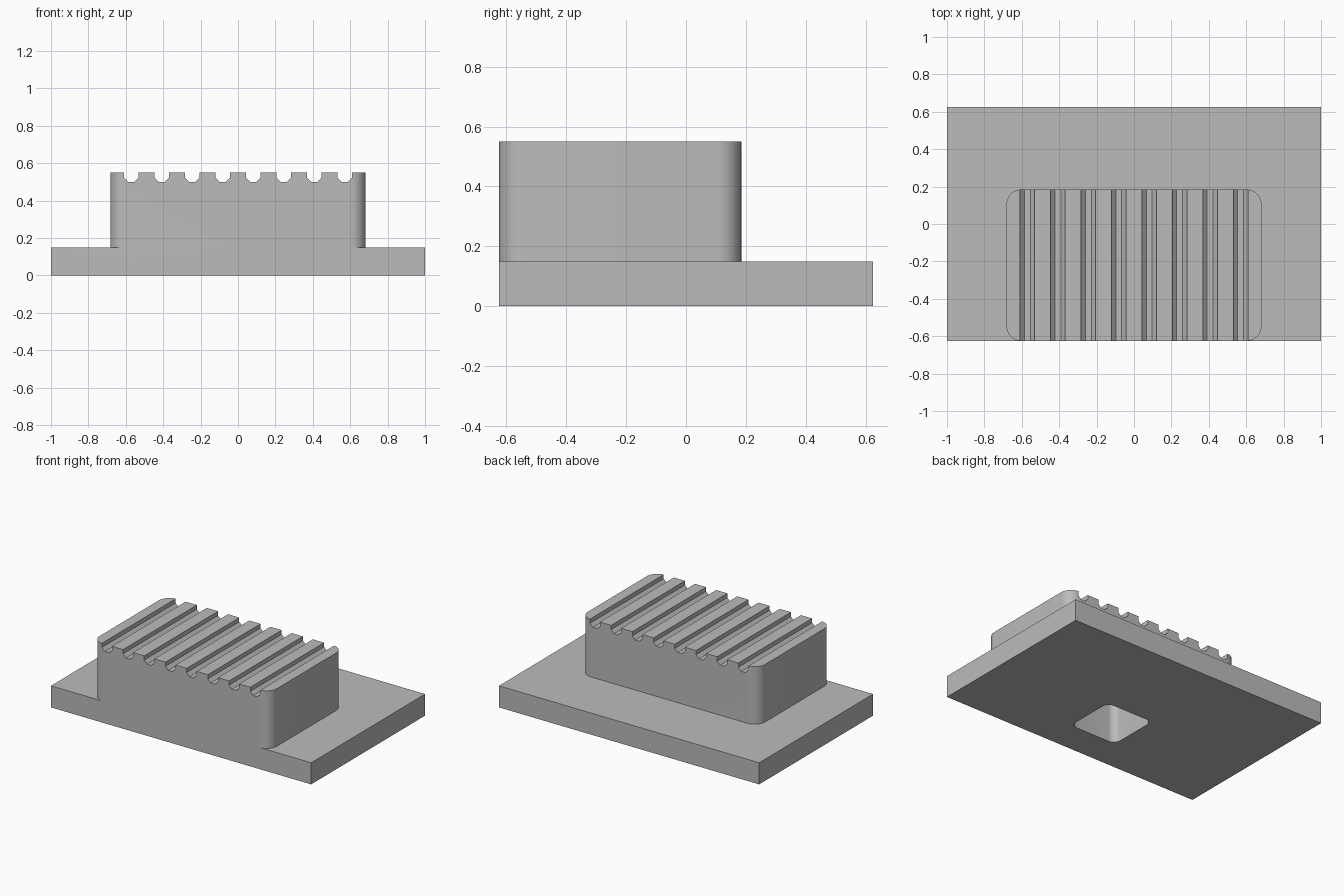
import bpy
import bmesh
from math import cos, sin, pi, radians

cube = bpy.data.objects.get("Cube")
if cube:
    bpy.data.objects.remove(cube, do_unlink=True)

grey = bpy.data.materials.new("plain_grey")
grey.use_nodes = True
grey.diffuse_color = (0.5, 0.5, 0.5, 1)
grey.node_tree.nodes["Principled BSDF"].inputs["Base Color"].default_value = (0.5, 0.5, 0.5, 1)


def prism(name, outline, direction):
    """Extrude a closed outline of 3D points along a direction."""
    bm = bmesh.new()
    face = bm.faces.new([bm.verts.new(p) for p in outline])
    grown = bmesh.ops.extrude_face_region(bm, geom=[face], use_keep_orig=True)["geom"]
    bmesh.ops.translate(bm, vec=direction,
                        verts=[g for g in grown if isinstance(g, bmesh.types.BMVert)])
    bmesh.ops.recalc_face_normals(bm, faces=bm.faces)
    mesh = bpy.data.meshes.new(name)
    bm.to_mesh(mesh)
    bm.free()
    mesh.materials.append(grey)
    obj = bpy.data.objects.new(name, mesh)
    bpy.context.collection.objects.link(obj)
    return obj


def rounded_box(name, x, y0, y1, z0, z1, radius, steps=10):
    """Upright box from -x to x with rounded vertical corners."""
    corners = [(x, y1), (-x, y1), (-x, y0), (x, y0)]
    outline = []
    for i, (cx, cy) in enumerate(corners):
        cx -= radius if cx > 0 else -radius
        cy += -radius if cy == y1 else radius
        for s in range(steps + 1):
            a = (i + s / steps) * pi / 2
            outline.append((cx + radius * cos(a), cy + radius * sin(a), z0))
    return prism(name, outline, (0, 0, z1 - z0))


def combine(target, tool, operation):
    mod = target.modifiers.new(tool.name, 'BOOLEAN')
    mod.solver = 'EXACT'
    mod.operation = operation
    mod.object = tool
    bpy.context.view_layer.objects.active = target
    bpy.ops.object.modifier_apply(modifier=mod.name)
    bpy.data.objects.remove(tool, do_unlink=True)


# Flat base plate
W, D, BASE, TOP = 1.0, 0.625, 0.15, 0.55
body = prism("ridged_block_on_base",
             [(-W, -D, 0), (W, -D, 0), (W, D, 0), (-W, D, 0)], (0, 0, BASE))

# Raised block, flush with the front of the base
block = rounded_box("raised_block", 0.682, -D, 0.185, 0.08, TOP, 0.08)

# Eight octagonal grooves running front to back
apothem = 0.0385
r = apothem / cos(pi / 8)
for i in range(8):
    cx = (i - 3.5) * 0.163
    ring = [(cx + r * cos((k + 0.5) * pi / 4), -0.8,
             0.498 + apothem + r * sin((k + 0.5) * pi / 4)) for k in range(8)]
    combine(block, prism("groove_cutter", ring, (0, 1.2, 0)), 'DIFFERENCE')

combine(body, block, 'UNION')

# Blind socket in the underside
socket = rounded_box("socket_cutter", 0.18, -0.4, -0.04, -0.1, 0.4, 0.05)
combine(body, socket, 'DIFFERENCE')

# Smooth rounded corners, crisp edges elsewhere
bpy.ops.object.select_all(action='DESELECT')
body.select_set(True)
bpy.context.view_layer.objects.active = body
bpy.ops.object.shade_smooth_by_angle(angle=radians(30))
